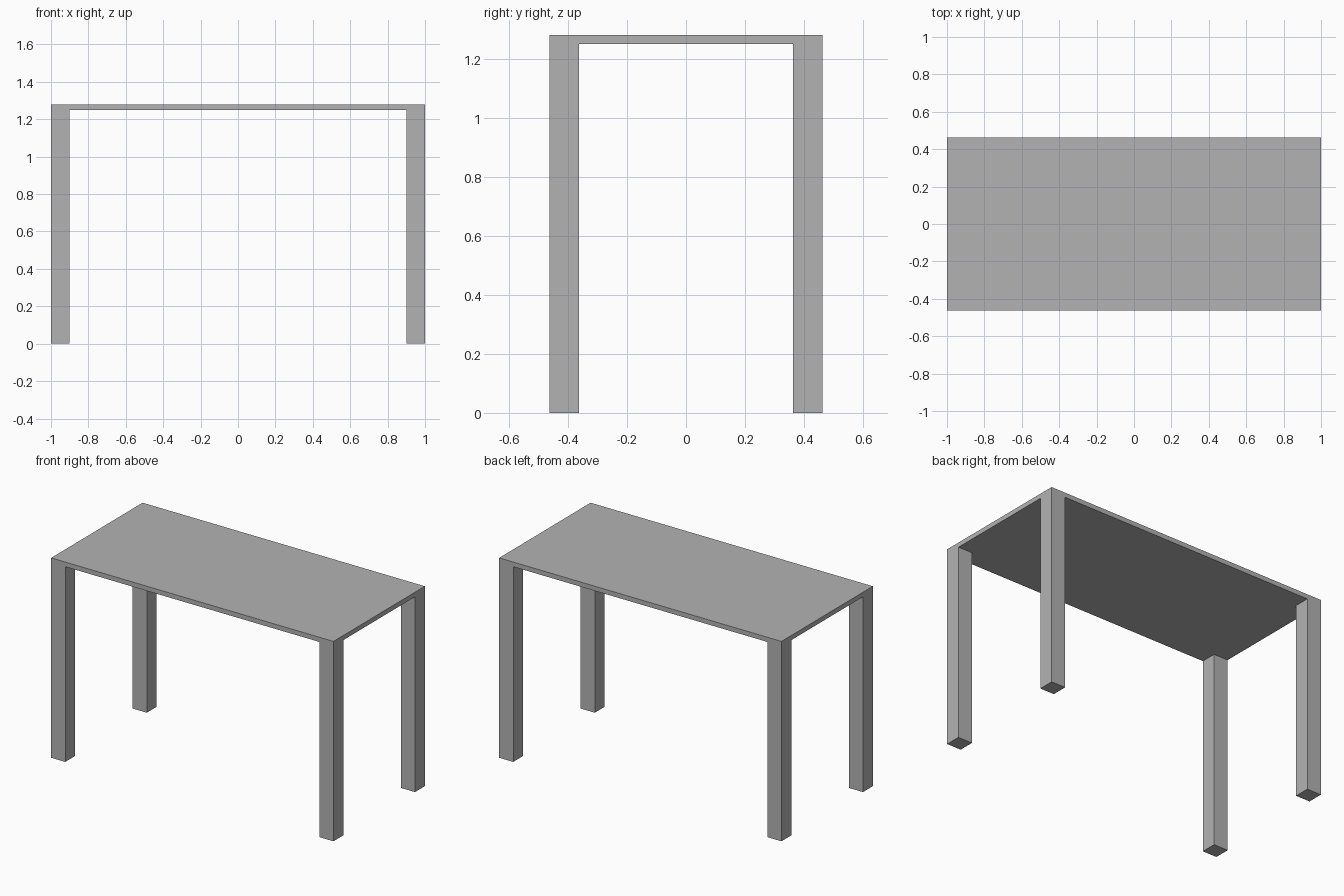
import bpy
import bmesh
from mathutils import Matrix, Vector

cube = bpy.data.objects.get("Cube")
if cube:
    bpy.data.objects.remove(cube, do_unlink=True)

# Overall table dimensions
LENGTH, DEPTH, HEIGHT = 2.0, 0.925, 1.28
TOP_THICK, LEG = 0.03, 0.1

# Single grey finish
grey = bpy.data.materials.new("plain grey")
grey.use_nodes = True
colour = (0.45, 0.45, 0.45, 1)
grey.diffuse_color = colour
grey.node_tree.nodes["Principled BSDF"].inputs["Base Color"].default_value = colour


def box(name, size, centre):
    bm = bmesh.new()
    bmesh.ops.create_cube(bm, size=1, matrix=Matrix.Diagonal((*size, 1)))
    mesh = bpy.data.meshes.new(name)
    bm.to_mesh(mesh)
    bm.free()
    mesh.materials.append(grey)
    obj = bpy.data.objects.new(name, mesh)
    obj.location = Vector(centre)
    bpy.context.collection.objects.link(obj)
    return obj


# Thin tabletop slab
box("tabletop", (LENGTH, DEPTH, TOP_THICK), (0, 0, HEIGHT - TOP_THICK / 2))

# Four square legs flush with the corners
leg_height = HEIGHT - TOP_THICK
for x_name, sx in (("left", 1), ("right", -1)):
    for y_name, sy in (("front", -1), ("back", 1)):
        box(f"{y_name}_{x_name}_leg", (LEG, LEG, leg_height),
            (sx * (LENGTH - LEG) / 2, sy * (DEPTH - LEG) / 2, leg_height / 2))
